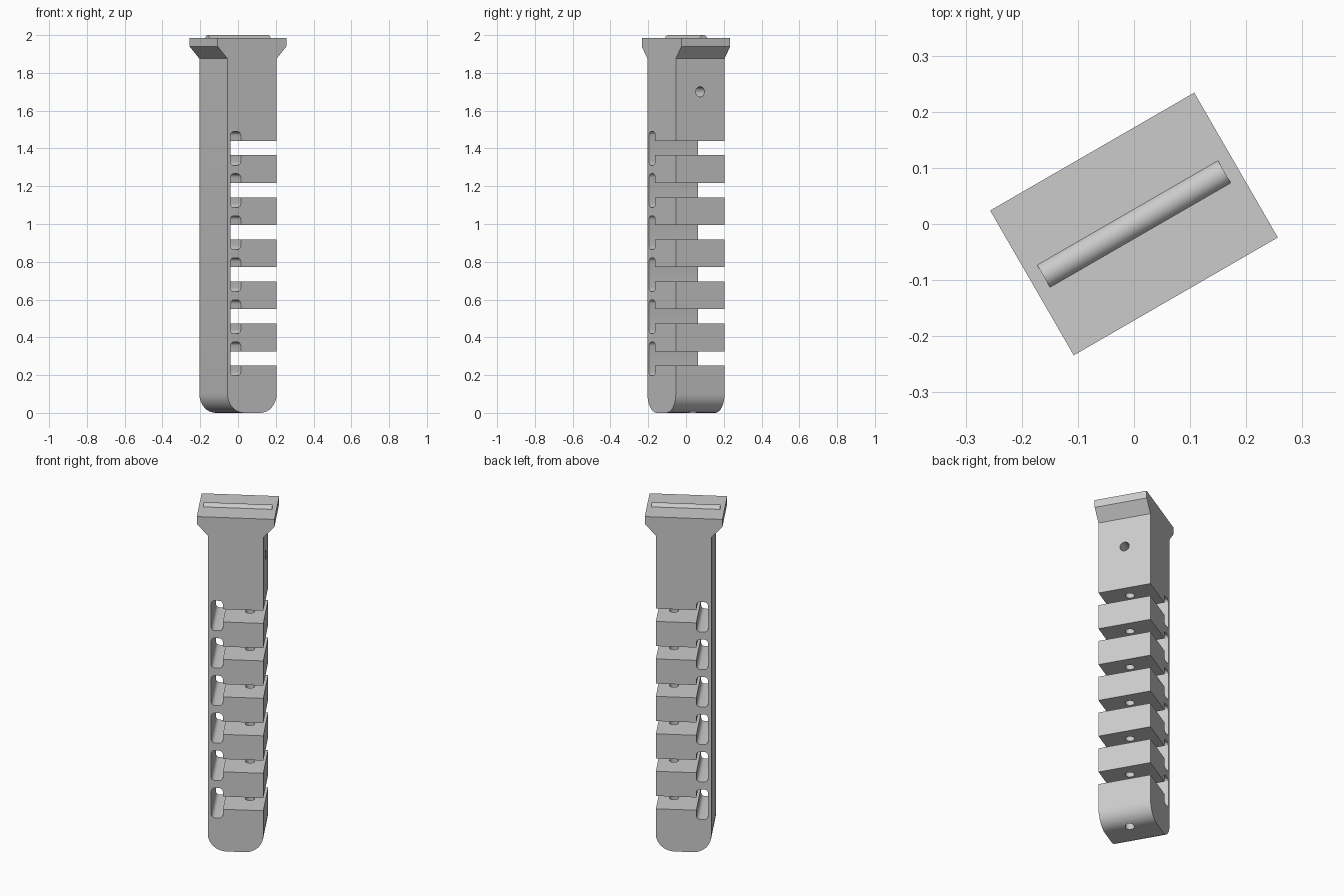
import bpy, bmesh
from math import radians, sin, cos, pi
from mathutils import Matrix, Vector

cube = bpy.data.objects.get("Cube")
if cube:
    bpy.data.objects.remove(cube, do_unlink=True)

TURN = Matrix.Rotation(radians(30), 4, 'Z')
HALF_X, HALF_Y = 0.15, 0.149

grey = bpy.data.materials.new("light grey plastic")
grey.use_nodes = True
grey.diffuse_color = (0.6, 0.6, 0.6, 1)
grey.node_tree.nodes["Principled BSDF"].inputs["Base Color"].default_value = (0.6, 0.6, 0.6, 1)


def arc(cx, cz, r, start, end, steps=8):
    """Points on an arc in the x-z plane, angles in degrees."""
    angles = [radians(start + (end - start) * i / steps) for i in range(steps + 1)]
    return [(cx + r * cos(a), cz + r * sin(a)) for a in angles]


def make_object(name, bm):
    bmesh.ops.recalc_face_normals(bm, faces=bm.faces)
    bm.transform(TURN)
    mesh = bpy.data.meshes.new(name)
    bm.to_mesh(mesh)
    bm.free()
    mesh.materials.append(grey)
    obj = bpy.data.objects.new(name, mesh)
    bpy.context.collection.objects.link(obj)
    return obj


def prism(name, outline, axis, half):
    """Extrude an outline: along y from (x, z) points, or along x from (y, z) points."""
    bm = bmesh.new()
    place = (lambda p, d: (p[0], d, p[1])) if axis == 'y' else (lambda p, d: (d, p[0], p[1]))
    face = bm.faces.new([bm.verts.new(place(p, -half)) for p in outline])
    ext = bmesh.ops.extrude_face_region(bm, geom=[face])
    verts = [v for v in ext["geom"] if isinstance(v, bmesh.types.BMVert)]
    step = Vector((0, 2 * half, 0)) if axis == 'y' else Vector((2 * half, 0, 0))
    bmesh.ops.translate(bm, verts=verts, vec=step)
    return make_object(name, bm)


def smooth(obj):
    bpy.ops.object.select_all(action='DESELECT')
    obj.select_set(True)
    bpy.context.view_layer.objects.active = obj
    bpy.ops.object.shade_smooth_by_angle(angle=radians(30))


def drill(target, radius, start, end):
    """Cut a round hole between two points."""
    start, end = Vector(start), Vector(end)
    line = end - start
    bm = bmesh.new()
    bmesh.ops.create_cone(bm, cap_ends=True, segments=32, radius1=radius,
                          radius2=radius, depth=line.length)
    bm.transform(Matrix.Translation((start + end) / 2)
                 @ line.to_track_quat('Z', 'Y').to_matrix().to_4x4())
    cutter = make_object("hole_cutter", bm)
    cutter.hide_render = True
    mod = target.modifiers.new("hole", 'BOOLEAN')
    mod.operation, mod.solver, mod.object = 'DIFFERENCE', 'EXACT', cutter
    bpy.context.view_layer.objects.active = target
    bpy.ops.object.modifier_apply(modifier=mod.name)
    bpy.data.objects.remove(cutter, do_unlink=True)


# Finger outline: rounded tip, six hinge slots, flared mounting flange
R = 0.1
outline = arc(-HALF_X + R, R, R, 180, 270) + arc(HALF_X - R, R, R, 270, 360)
INNER, LIP, CORNER = -0.132, -0.069, 0.02
for i in range(6):
    z = 0.25 + 0.2228 * i
    low, high, top = z - 0.053, z + 0.125, z + 0.076
    outline += [(HALF_X, z), (LIP, z)]
    outline += arc(LIP - CORNER, low + CORNER, CORNER, 0, -90, 5)
    outline += arc(INNER + CORNER, low + CORNER, CORNER, 270, 180, 5)
    outline += arc(INNER + CORNER, high - CORNER, CORNER, 180, 90, 5)
    outline += arc(LIP - CORNER, high - CORNER, CORNER, 90, 0, 5)
    outline += [(LIP, top), (HALF_X, top)]
flange = [(HALF_X, 1.875), (0.21, 1.94), (0.21, 1.985)]
outline += flange + [(-x, z) for x, z in reversed(flange)]
finger = prism("finger_body", outline, 'y', HALF_Y)

# Tendon channel, its side exit and the wide knot recess at the tip
TENDON = 0.065
drill(finger, 0.025, (TENDON, 0, -0.1), (TENDON, 0, 1.72))
drill(finger, 0.027, (TENDON - 0.03, 0, 1.70), (0.25, 0, 1.70))
drill(finger, 0.05, (TENDON, 0, -0.1), (TENDON, 0, 0.07))
smooth(finger)

# Rounded ridge on top of the flange
ridge = prism("top_ridge", arc(0, 1.975, 0.025, 0, 180, 16), 'x', 0.186)
smooth(ridge)
